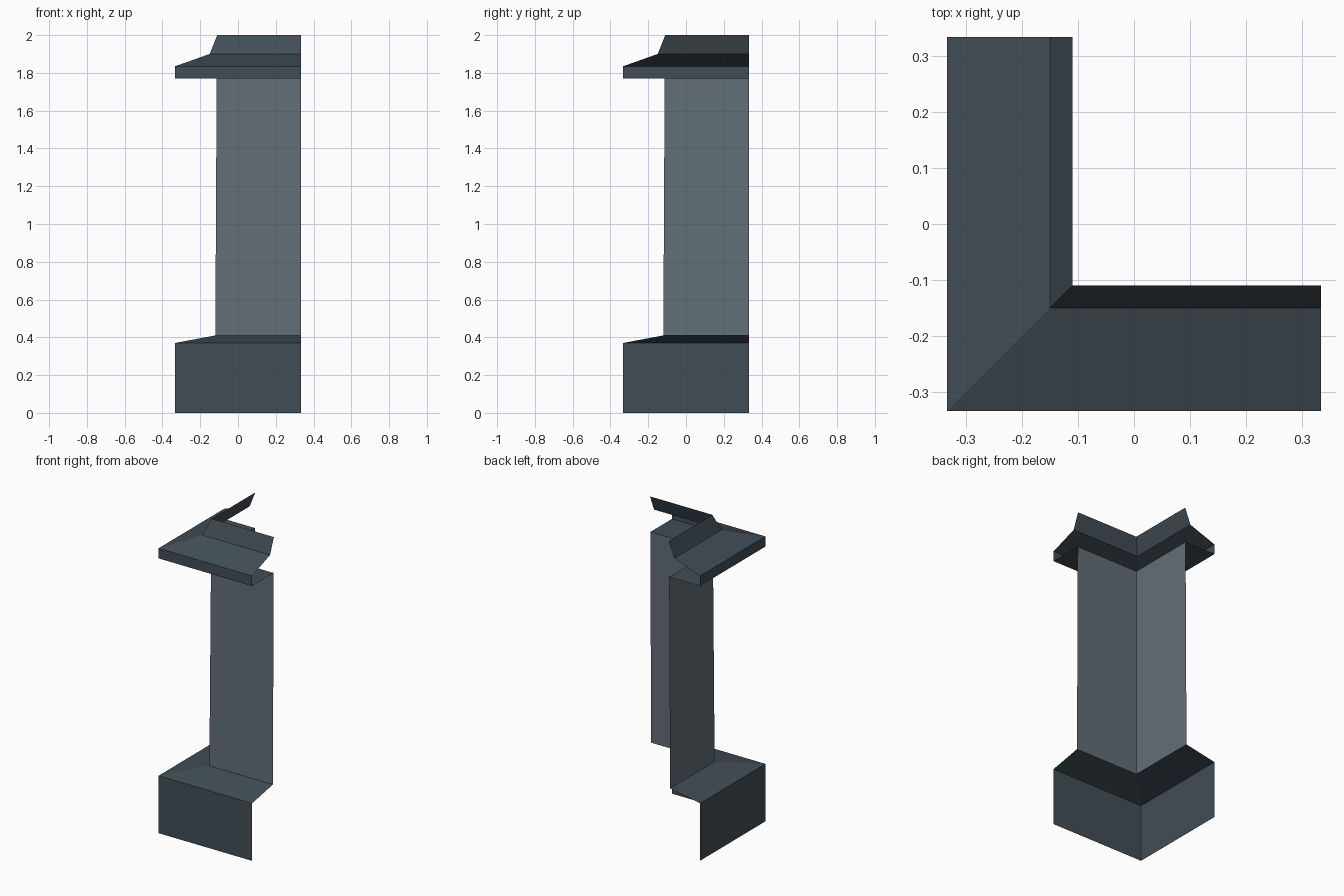
import bpy, bmesh

if "Cube" in bpy.data.objects:
    bpy.data.objects.remove(bpy.data.objects["Cube"])

END = 0.333  # open ends of both arms


def material(name, rgb):
    m = bpy.data.materials.new(name)
    m.diffuse_color = (*rgb, 1.0)
    m.use_nodes = True
    m.node_tree.nodes["Principled BSDF"].inputs["Base Color"].default_value = m.diffuse_color
    return m


def corner_sheet(name, profile, mat):
    """Sweep an open (offset, height) profile round a mitred L-shaped corner."""
    bm = bmesh.new()
    rows = [[bm.verts.new(p) for p in ((d, END, z), (d, d, z), (END, d, z))]
            for d, z in profile]
    for low, high in zip(rows, rows[1:]):
        for i in range(2):
            bm.faces.new((low[i], low[i + 1], high[i + 1], high[i]))
    mesh = bpy.data.meshes.new(name)
    bm.to_mesh(mesh)
    bm.free()
    mesh.materials.append(mat)
    obj = bpy.data.objects.new(name, mesh)
    bpy.context.collection.objects.link(obj)
    return obj


dark = material("dark slate", (0.055, 0.075, 0.093))
light = material("light slate", (0.125, 0.158, 0.185))

# Plinth with sloped top
corner_sheet("base", [(-END, 0), (-END, 0.37), (-0.12, 0.41)], dark)
# Slightly tapering shaft
corner_sheet("shaft", [(-0.12, 0.41), (-0.113, 1.77)], light)
# Capital: underside, rim, slope and steep upper band
corner_sheet("capital", [(-0.113, 1.77), (-END, 1.77), (-END, 1.835),
                         (-0.15, 1.90), (-0.11, 2.0)], dark)
